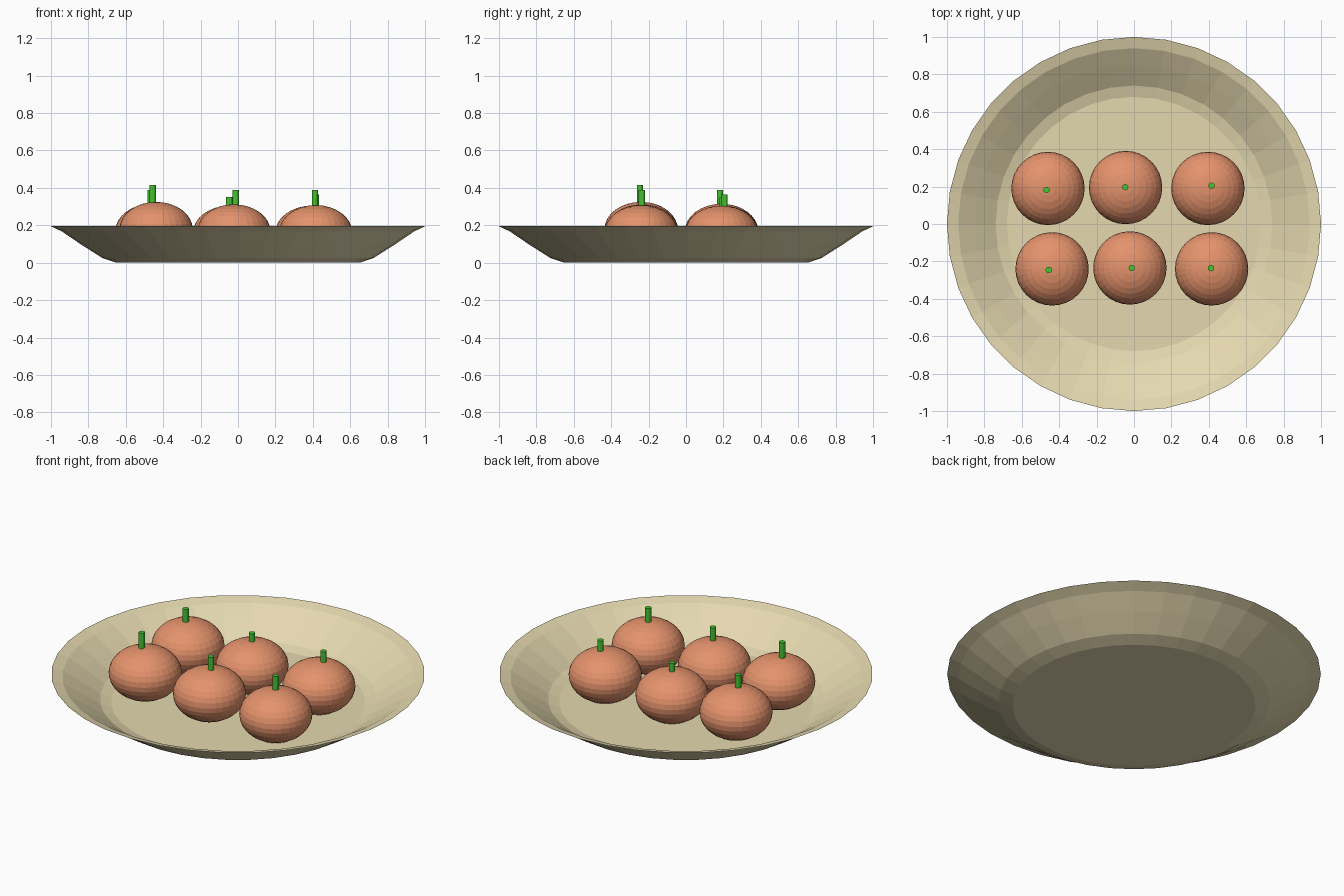
import bpy, bmesh, math
from mathutils import Matrix

if "Cube" in bpy.data.objects:
    bpy.data.objects.remove(bpy.data.objects["Cube"])


def material(name, rgb):
    m = bpy.data.materials.new(name)
    m.diffuse_color = (*rgb, 1)
    m.use_nodes = True
    m.node_tree.nodes["Principled BSDF"].inputs["Base Color"].default_value = m.diffuse_color
    return m


def add_object(name, bm, mat):
    bmesh.ops.recalc_face_normals(bm, faces=bm.faces)
    me = bpy.data.meshes.new(name)
    bm.to_mesh(me)
    bm.free()
    me.materials.append(mat)
    ob = bpy.data.objects.new(name, me)
    bpy.context.collection.objects.link(ob)
    return ob


def lathe(name, profile, sides, mat):
    # profile starts and ends on the axis
    bm = bmesh.new()
    vs = [bm.verts.new((r, 0, z)) for r, z in profile]
    es = [bm.edges.new(p) for p in zip(vs, vs[1:])]
    bmesh.ops.spin(bm, geom=vs + es, cent=(0, 0, 0), axis=(0, 0, 1),
                   angle=2 * math.pi, steps=sides)
    bmesh.ops.remove_doubles(bm, verts=bm.verts, dist=1e-4)
    return add_object(name, bm, mat)


cream = material("cream", (0.78, 0.69, 0.43))
orange = material("orange", (0.78, 0.29, 0.15))
green = material("green", (0.06, 0.55, 0.03))

# Shallow plate: underside, thin rim, inside
lathe("plate", [(0, 0), (0.65, 0), (0.725, 0.025), (0.84, 0.098), (0.94, 0.166),
                (1.0, 0.195), (0.94, 0.178), (0.85, 0.122), (0.74, 0.05),
                (0.68, 0.033), (0, 0.03)], 36, cream)

# Fruit: x, y, top height, stem x, stem y, stem top
FRUIT = [(-0.46, 0.19, 0.315, -0.468, 0.182, 0.388),
         (-0.045, 0.195, 0.305, -0.047, 0.197, 0.352),
         (0.395, 0.19, 0.305, 0.415, 0.205, 0.365),
         (-0.438, -0.24, 0.325, -0.456, -0.246, 0.415),
         (-0.022, -0.235, 0.312, -0.012, -0.235, 0.388),
         (0.415, -0.24, 0.308, 0.412, -0.236, 0.388)]
R, H = 0.196, 0.146

for i, (x, y, top, sx, sy, stop) in enumerate(FRUIT, 1):
    # Flattened round fruit
    bm = bmesh.new()
    bmesh.ops.create_uvsphere(
        bm, u_segments=32, v_segments=16, radius=1,
        matrix=Matrix.Translation((x, y, top - H)) @ Matrix.Diagonal((R, R, H, 1)))
    add_object(f"fruit_{i}", bm, orange)
    # Short stem sunk slightly into the fruit
    low = top - 0.02
    bm = bmesh.new()
    bmesh.ops.create_cone(
        bm, cap_ends=True, segments=12, radius1=0.017, radius2=0.017,
        depth=stop - low, matrix=Matrix.Translation((sx, sy, (stop + low) / 2)))
    add_object(f"stem_{i}", bm, green)
